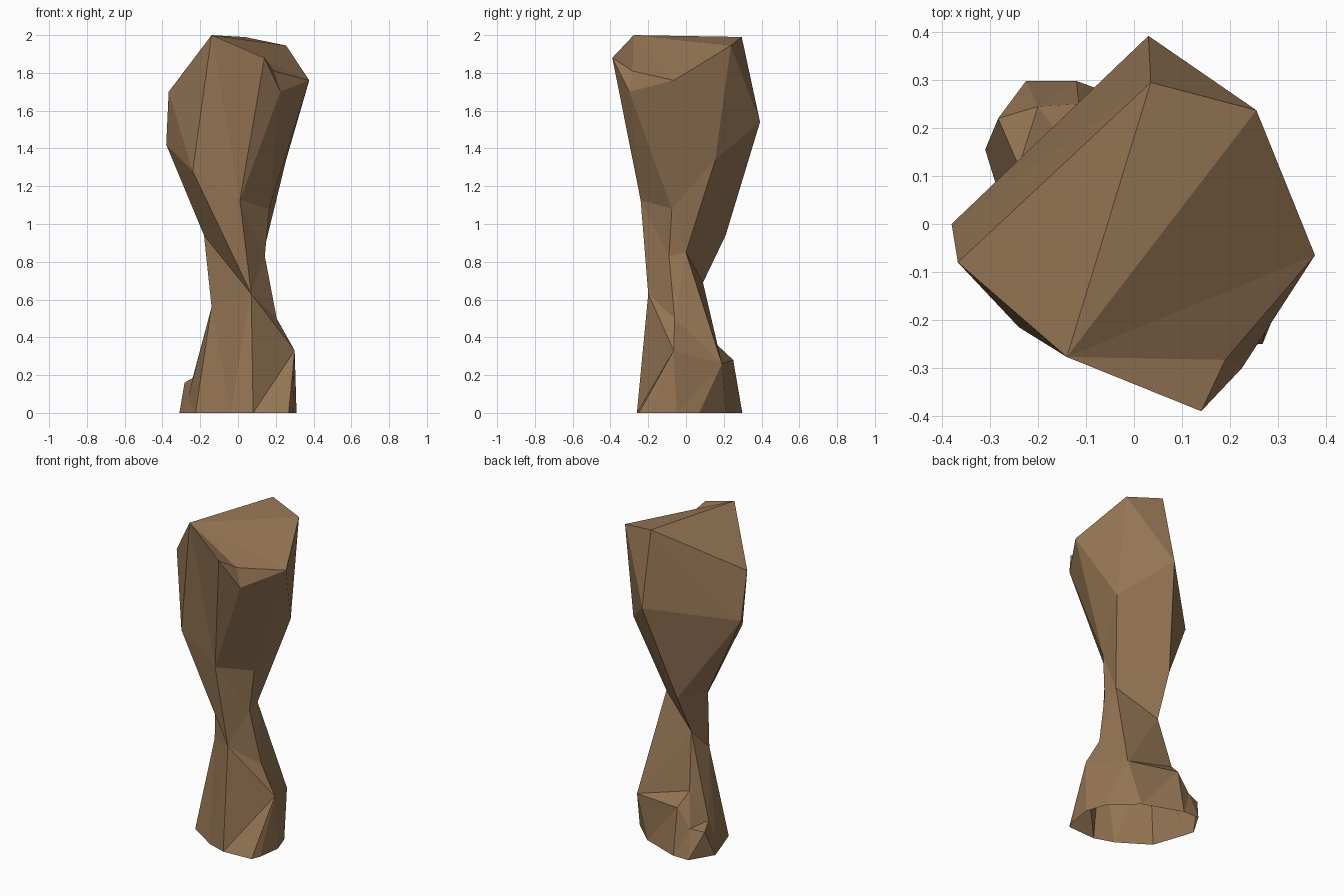
import bpy, bmesh

if "Cube" in bpy.data.objects:
    bpy.data.objects.remove(bpy.data.objects["Cube"])

bm = bmesh.new()


def points(*coords):
    return [bm.verts.new(c) for c in coords]


def face(*vs):
    # skip slivers where neighbouring rings share a corner
    if len(set(vs)) == 3 and bm.faces.get(vs) is None:
        bm.faces.new(vs)


def stitch(lower, upper, steps):
    """Zip two rings together: each step advances the lower (l) or upper (u) ring."""
    i = j = 0
    for s in steps.replace(" ", ""):
        a, b = lower[i % len(lower)], upper[j % len(upper)]
        if s == "l":
            i += 1
            face(a, b, lower[i % len(lower)])
        else:
            j += 1
            face(a, b, upper[j % len(upper)])


# All rings run counter-clockwise seen from above, starting at the front.
# Crown rim: front lip, notch, right, back right, back, left, front peak
E, G, D, C, B, H, A = points(
    (0.14, -0.39, 1.88), (0.225, -0.30, 1.70), (0.377, -0.065, 1.76),
    (0.255, 0.237, 1.945), (0.035, 0.295, 1.99), (-0.367, -0.08, 1.70),
    (-0.14, -0.277, 2.0))
F, = points((0.19, -0.283, 1.81))

# Underside of the heavy head
head = points(
    (0.01, -0.24, 1.125), (0.165, -0.075, 1.08), (0.255, 0.155, 1.34),
    (0.03, 0.392, 1.54), (-0.38, 0.0, 1.42), (-0.24, -0.215, 1.28))

# Waist
T, R, Q, O, P = points(
    (0.07, -0.20, 0.63), (0.142, -0.09, 0.83), (0.135, 0.0, 0.85),
    (-0.085, 0.21, 0.94), (-0.18, 0.04, 0.94))

# Flare below the waist
V, Y, S, U = points(
    (0.205, -0.06, 0.50), (0.205, 0.19, 0.26), (-0.10, 0.09, 0.69),
    (-0.14, -0.03, 0.56))
W, ledge_top, left_top = points(
    (0.30, -0.065, 0.33), (-0.14, 0.165, 0.36), (-0.24, 0.12, 0.185))

# Bulge at the back left of the foot
bulge = points(
    (-0.115, 0.25, 0.28), (-0.20, 0.245, 0.17), (-0.283, 0.22, 0.16),
    (-0.265, 0.09, 0.08))

# Ground outline
base = points(*[(x, y, 0) for x, y in (
    (0.08, -0.26), (0.268, -0.25), (0.29, -0.195), (0.31, -0.05),
    (0.27, 0.07), (0.12, 0.21), (-0.12, 0.298), (-0.225, 0.298),
    (-0.31, 0.155), (-0.29, 0.09), (-0.225, -0.10), (-0.04, -0.22))])

crown = [E, G, D, C, B, H, A]
waist = [T, R, Q, O, P]
flare = [T, V, Y, S, U]
ledge = [T, W, Y, ledge_top, left_top, U]
foot = [T, W, Y] + bulge + [U]

stitch(head, crown, "ululululululu")
stitch(waist, head, "lululuululu")
stitch(flare, waist, "luulluulul")
stitch(ledge, flare, "lulululullu")
stitch(foot, ledge, "lululululllulu")
stitch(base, foot, "u lll u ll u l u l u ll u l u l u l")

# Sloping top with a chipped corner
for tri in ((A, F, D), (A, D, C), (A, C, B), (A, B, H), (A, E, F), (E, G, F), (F, G, D)):
    face(*tri)

bmesh.ops.recalc_face_normals(bm, faces=bm.faces[:])
mesh = bpy.data.meshes.new("rock_pillar")
bm.to_mesh(mesh)
bm.free()
rock = bpy.data.objects.new("rock_pillar", mesh)
bpy.context.collection.objects.link(rock)

stone = bpy.data.materials.new("brown_stone")
stone.diffuse_color = (0.30, 0.178, 0.09, 1)
stone.use_nodes = True
stone.node_tree.nodes["Principled BSDF"].inputs["Base Color"].default_value = stone.diffuse_color
mesh.materials.append(stone)
